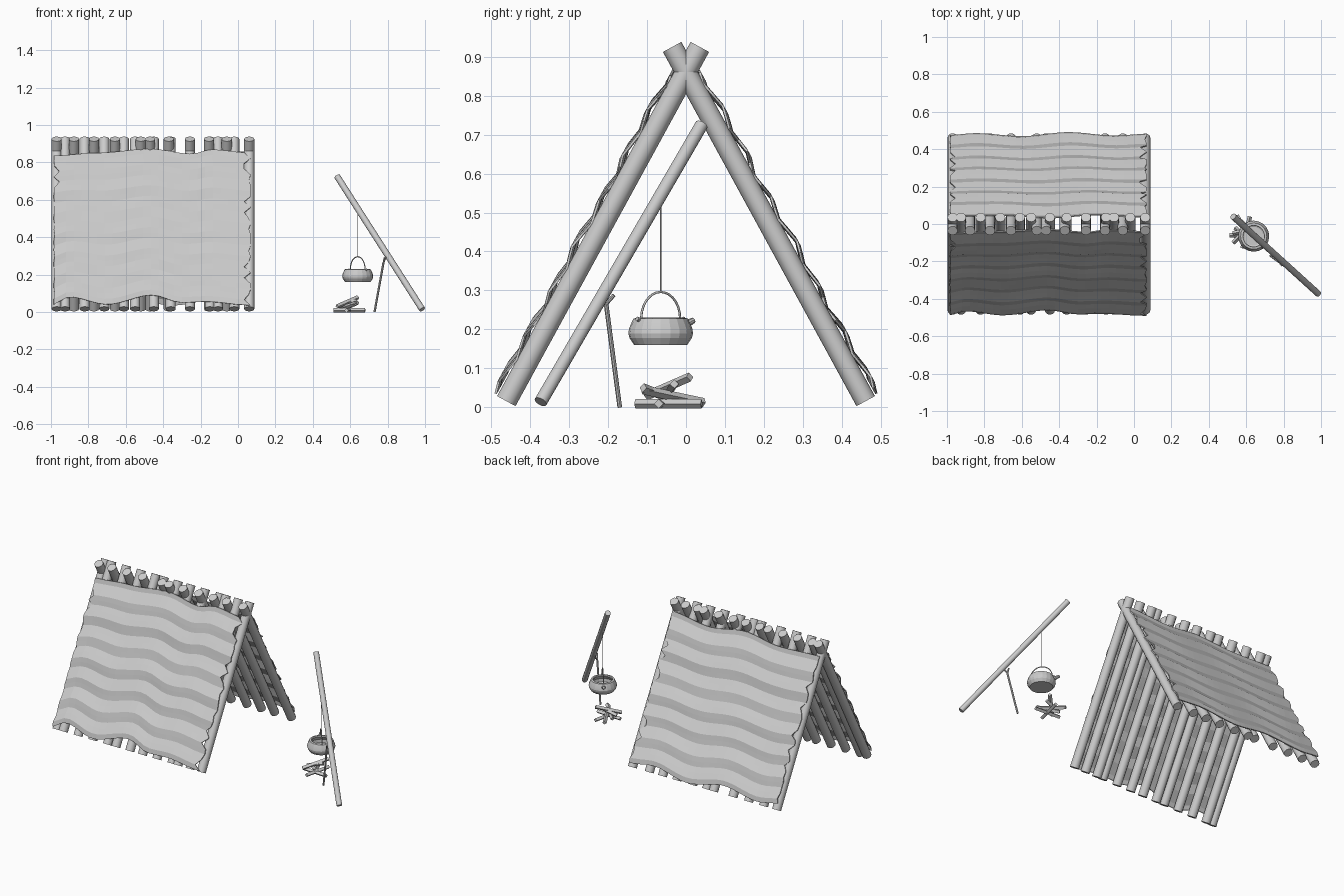
import bpy, bmesh, math, random
from mathutils import Vector

if "Cube" in bpy.data.objects:
    bpy.data.objects.remove(bpy.data.objects["Cube"])

random.seed(4)
SLOPE = 1.83      # rise over run of the tent sides
RIDGE = 0.86      # height where the poles cross


def add_object(name, bm):
    bmesh.ops.recalc_face_normals(bm, faces=bm.faces[:])
    me = bpy.data.meshes.new(name)
    bm.to_mesh(me)
    bm.free()
    ob = bpy.data.objects.new(name, me)
    bpy.context.collection.objects.link(ob)
    return ob


def smooth(ob, angle=35):
    bpy.ops.object.select_all(action='DESELECT')
    ob.select_set(True)
    bpy.context.view_layer.objects.active = ob
    bpy.ops.object.shade_smooth_by_angle(angle=math.radians(angle))


def rod(name, a, b, r, sides=12, r2=None):
    a, b = Vector(a), Vector(b)
    d = b - a
    bm = bmesh.new()
    bmesh.ops.create_cone(bm, cap_ends=True, segments=sides, radius1=r,
                          radius2=r if r2 is None else r2, depth=d.length)
    ob = add_object(name, bm)
    ob.rotation_mode = 'QUATERNION'
    ob.rotation_quaternion = d.to_track_quat('Z', 'Y')
    ob.location = (a + b) / 2
    if sides > 6:
        smooth(ob)
    return ob


def lerp_list(pts, x):
    for (x0, v0), (x1, v1) in zip(pts, pts[1:]):
        if x <= x1:
            t = max(0, (x - x0) / (x1 - x0))
            t = t * t * (3 - 2 * t)
            return v0 + (v1 - v0) * t
    return pts[-1][1]


# Tent poles: each side leans past the ridge
front_x = [-.97, -.925, -.82, -.715, -.61, -.55, -.45, -.36, -.257, -.15, -.107, -.02, .06]
back_x = [-.97, -.877, -.77, -.658, -.52, -.47, -.37, -.257, -.155, -.06, .06]
for side, xs, label in ((-1, front_x, "front_pole"), (1, back_x, "back_pole")):
    for x in xs:
        z0, z1 = 0.016, 0.925
        rod(label, (x, side * (RIDGE - z0) / SLOPE, z0),
            (x, side * (RIDGE - z1) / SLOPE, z1), 0.027)


# Ragged cover sheets, rippled down the slope
def sheet(name, side, low, high):
    cols, rows = 24, 28
    bm = bmesh.new()
    grid = []
    for j in range(rows + 1):
        t = j / rows
        left = -0.985 + random.choice((0, 0.005, 0.03)) * (j % 4 != 0)
        right = 0.068 - random.choice((0, 0.01, 0.035)) * (j % 3 != 0)
        ripple = 0.033 + 0.007 * math.sin(t * 7 * math.tau) + 0.002 * math.sin(t * 17)
        line = []
        for i in range(cols + 1):
            x = -0.96 + i / cols * 0.99
            if i == 0:
                x = left
            if i == cols:
                x = right
            zl, zh = lerp_list(low, x), lerp_list(high, x)
            z = zl + (zh - zl) * t - 0.479 * ripple
            line.append(bm.verts.new((x, side * ((RIDGE - z) / SLOPE + 0.878 * ripple),
                                      z + 0.479 * ripple)))
        grid.append(line)
    for j in range(rows):
        for i in range(cols):
            q = (grid[j][i], grid[j][i + 1], grid[j + 1][i + 1], grid[j + 1][i])
            bm.faces.new(q if side < 0 else q[::-1])
    ob = add_object(name, bm)
    m = ob.modifiers.new("thickness", 'SOLIDIFY')
    m.thickness = 0.006
    m.offset = 0


sheet("front_sheet", -1,
      [(-.99, .04), (-.9, .08), (-.7, .04), (-.46, .09), (-.3, .05), (-.17, .055), (.07, .035)],
      [(-.99, .835), (-.75, .85), (-.47, .872), (-.25, .845), (-.14, .868), (.07, .85)])
sheet("back_sheet", 1,
      [(-.99, .065), (-.85, .045), (-.6, .075), (-.35, .035), (-.1, .07), (.07, .05)],
      [(-.99, .85), (-.7, .84), (-.45, .865), (-.2, .835), (.07, .86)])

# Cooking pole and its forked prop
rod("cooking_pole", (.985, -.373, .014), (.53, .04, .725), 0.017)
fork = (.778, -.205, .265)
rod("prop_stick", (.73, -.17, 0), fork, 0.006, 8)
rod("prop_fork", fork, (.79, -.222, .295), 0.005, 8)
rod("prop_fork", fork, (.783, -.185, .288), 0.005, 8)

# Hanging line
kx, ky = .64, -.065
rod("hanging_line", (kx, ky, .555), (kx, ky, .295), 0.0015, 6)

# Kettle: open lathe profile
profile = [(0, .16), (.068, .16), (.08, .178), (.083, .19), (.081, .203), (.07, .228),
           (.058, .230), (.056, .222), (.07, .2), (.068, .18), (.05, .17), (0, .17)]
bm = bmesh.new()
vs = [bm.verts.new((r, 0, z)) for r, z in profile]
es = [bm.edges.new(p) for p in zip(vs, vs[1:])]
bmesh.ops.spin(bm, geom=vs + es, cent=(0, 0, 0), axis=(0, 0, 1), angle=math.tau, steps=20)
bmesh.ops.remove_doubles(bm, verts=bm.verts[:], dist=1e-4)
kettle = add_object("kettle", bm)
kettle.location = (kx, ky, 0)
smooth(kettle, 15)

# Arched handle with end lugs, and the spout
ux, uy = -0.62, 0.78


def along(r, z):
    return (kx + ux * r, ky + uy * r, z)


arc = [along(.064 * math.cos(a), .228 + .068 * math.sin(a))
       for a in (math.pi * k / 14 for k in range(15))]
cu = bpy.data.curves.new("kettle_handle", 'CURVE')
cu.dimensions = '3D'
cu.bevel_depth = 0.003
cu.bevel_resolution = 1
cu.use_fill_caps = True
sp = cu.splines.new('POLY')
sp.points.add(len(arc) - 1)
for p, c in zip(sp.points, arc):
    p.co = (*c, 1)
bpy.context.collection.objects.link(bpy.data.objects.new("kettle_handle", cu))
for s in (-1, 1):
    rod("handle_lug", along(s * .062, .222), along(s * .078, .227), 0.006, 8)
rod("kettle_spout", along(.07, .207), along(.107, .223), 0.012, 10, 0.008)

# Firewood
logs = [((.51, -.06, .009), (.68, -.07, .009)), ((.58, -.13, .009), (.62, .04, .009)),
        ((.63, -.11, .045), (.55, .045, .012)), ((.53, -.10, .03), (.64, .01, .078)),
        ((.54, -.02, .015), (.64, -.11, .05)), ((.53, -.05, .03), (.63, -.03, .06))]
for a, b in logs:
    rod("firewood", a, b, 0.012, 4)
